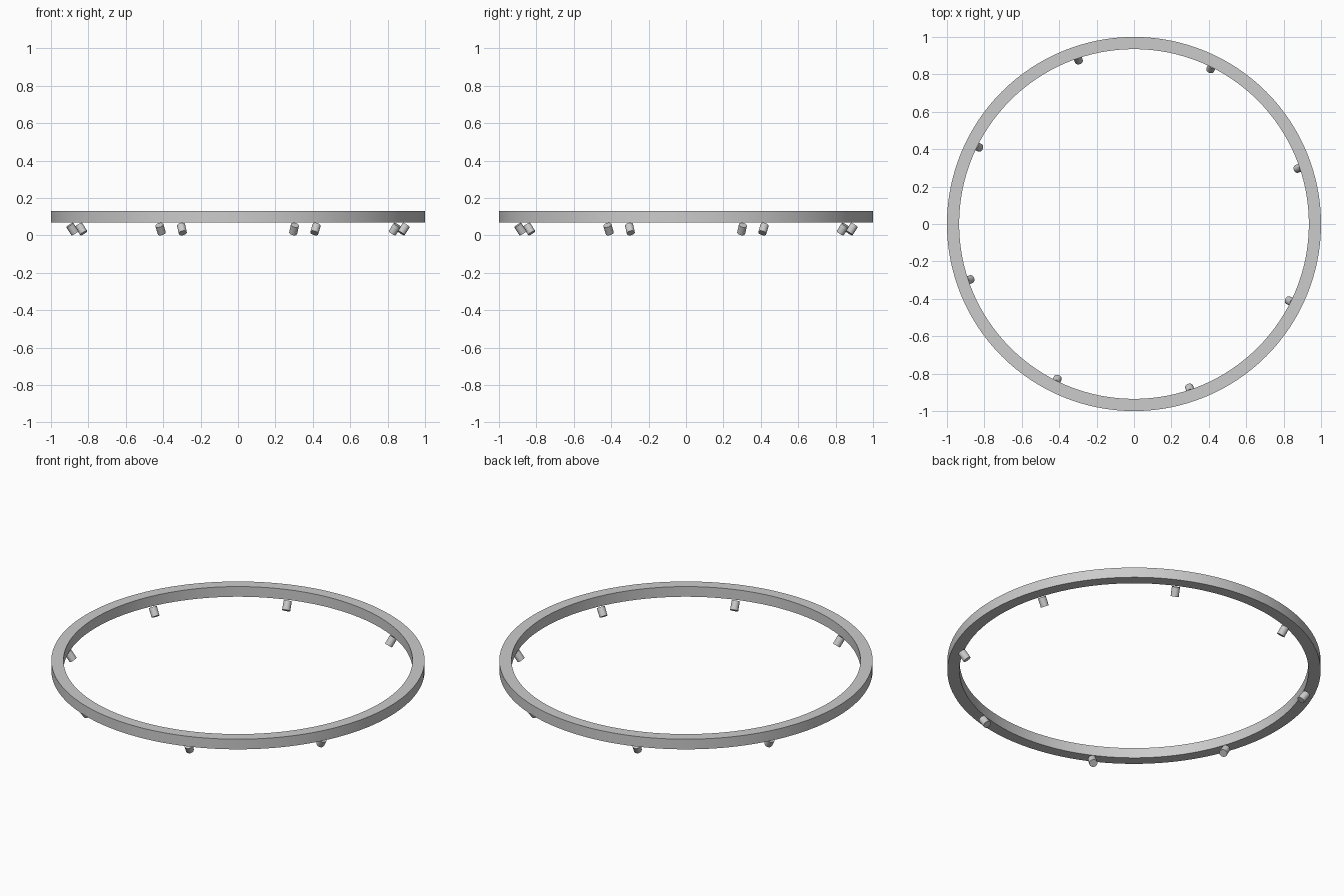
import bpy, bmesh, math
from mathutils import Matrix, Vector

if "Cube" in bpy.data.objects:
    bpy.data.objects.remove(bpy.data.objects["Cube"])


def lathe(name, profile, segments, matrix=Matrix()):
    # revolve a closed (radius, z) outline around z
    bm = bmesh.new()
    verts = [bm.verts.new((r, 0, z)) for r, z in profile]
    edges = [bm.edges.new((verts[i], verts[(i + 1) % len(verts)])) for i in range(len(verts))]
    bmesh.ops.spin(bm, geom=verts + edges, axis=(0, 0, 1), cent=(0, 0, 0),
                   angle=2 * math.pi, steps=segments, use_duplicate=False)
    bmesh.ops.remove_doubles(bm, verts=bm.verts, dist=1e-5)
    bmesh.ops.recalc_face_normals(bm, faces=bm.faces)
    mesh = bpy.data.meshes.new(name)
    bm.to_mesh(mesh)
    bm.free()
    ob = bpy.data.objects.new(name, mesh)
    bpy.context.collection.objects.link(ob)
    ob.matrix_world = matrix
    bpy.ops.object.select_all(action='DESELECT')
    ob.select_set(True)
    bpy.context.view_layer.objects.active = ob
    bpy.ops.object.shade_smooth_by_angle(angle=math.radians(30))
    return ob


# flat overhead ring
lathe("ring_truss", [(0.935, 0.07), (1, 0.07), (1, 0.13), (0.935, 0.13)], 128)

# eight small spotlights, aimed down and inward
R, L, TILT = 0.022, 0.052, math.radians(35)
for i in range(8):
    a = math.radians(18.7 + 45 * i)
    m = (Matrix.Rotation(a, 4, 'Z') @ Matrix.Translation((0.935, 0, 0.034))
         @ Matrix.Rotation(TILT, 4, 'Y'))
    bpy.ops.mesh.primitive_cylinder_add(vertices=24, radius=R, depth=L)
    lamp = bpy.context.object
    lamp.name = f"spotlight_{i + 1}"
    lamp.matrix_world = m
    bpy.ops.object.shade_smooth_by_angle(angle=math.radians(30))
